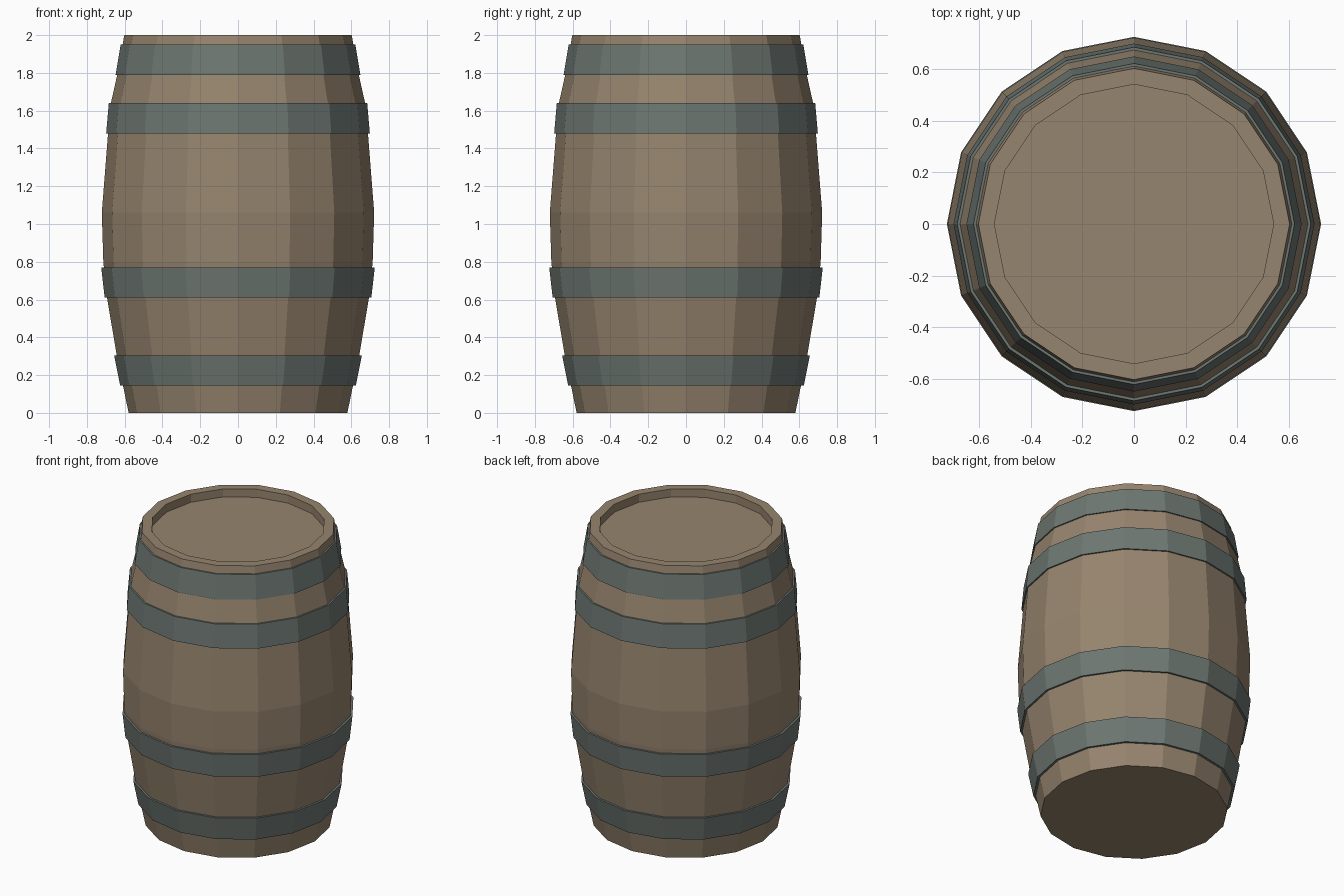
import bpy, bmesh, math

if "Cube" in bpy.data.objects:
    bpy.data.objects.remove(bpy.data.objects["Cube"])

SIDES = 16


def material(name, rgb):
    m = bpy.data.materials.new(name)
    m.diffuse_color = (*rgb, 1.0)
    m.use_nodes = True
    m.node_tree.nodes["Principled BSDF"].inputs["Base Color"].default_value = m.diffuse_color
    return m


def lathe(name, profile, mat, closed=False):
    """Revolve (radius, z) points; open profiles get capped at both ends."""
    bm = bmesh.new()
    rings = []
    for r, z in profile:
        rings.append([bm.verts.new((r * math.cos(2 * math.pi * i / SIDES),
                                    r * math.sin(2 * math.pi * i / SIDES), z))
                      for i in range(SIDES)])
    pairs = list(zip(rings, rings[1:]))
    if closed:
        pairs.append((rings[-1], rings[0]))
    for a, b in pairs:
        for i in range(SIDES):
            j = (i + 1) % SIDES
            bm.faces.new((a[i], a[j], b[j], b[i]))
    if not closed:
        bm.faces.new(rings[0][::-1])
        bm.faces.new(rings[-1])
    bmesh.ops.recalc_face_normals(bm, faces=bm.faces)
    mesh = bpy.data.meshes.new(name)
    bm.to_mesh(mesh)
    bm.free()
    mesh.materials.append(mat)
    obj = bpy.data.objects.new(name, mesh)
    bpy.context.collection.objects.link(obj)
    return obj


wood = material("brown wood", (0.305, 0.232, 0.156))
iron = material("grey iron", (0.153, 0.184, 0.168))

# Bulging body with a raised rim around the recessed lid
lathe("barrel_body", [
    (0.579, 0.0), (0.643, 0.31), (0.695, 0.62), (0.713, 0.80), (0.721, 1.06),
    (0.688, 1.48), (0.673, 1.64), (0.637, 1.80), (0.602, 2.0),
    (0.54, 2.0), (0.54, 1.945)], wood)

# Hoops: bottom z, top z, bottom radius, top radius
hoops = [
    ("bottom_hoop", 0.145, 0.305, 0.624, 0.656),
    ("lower_hoop", 0.61, 0.77, 0.706, 0.724),
    ("upper_hoop", 1.48, 1.64, 0.698, 0.684),
    ("top_hoop", 1.79, 1.95, 0.648, 0.621),
]
for name, z0, z1, r0, r1 in hoops:
    lathe(name, [(r0 - 0.035, z0), (r0, z0), (r1, z1), (r1 - 0.035, z1)],
          iron, closed=True)
